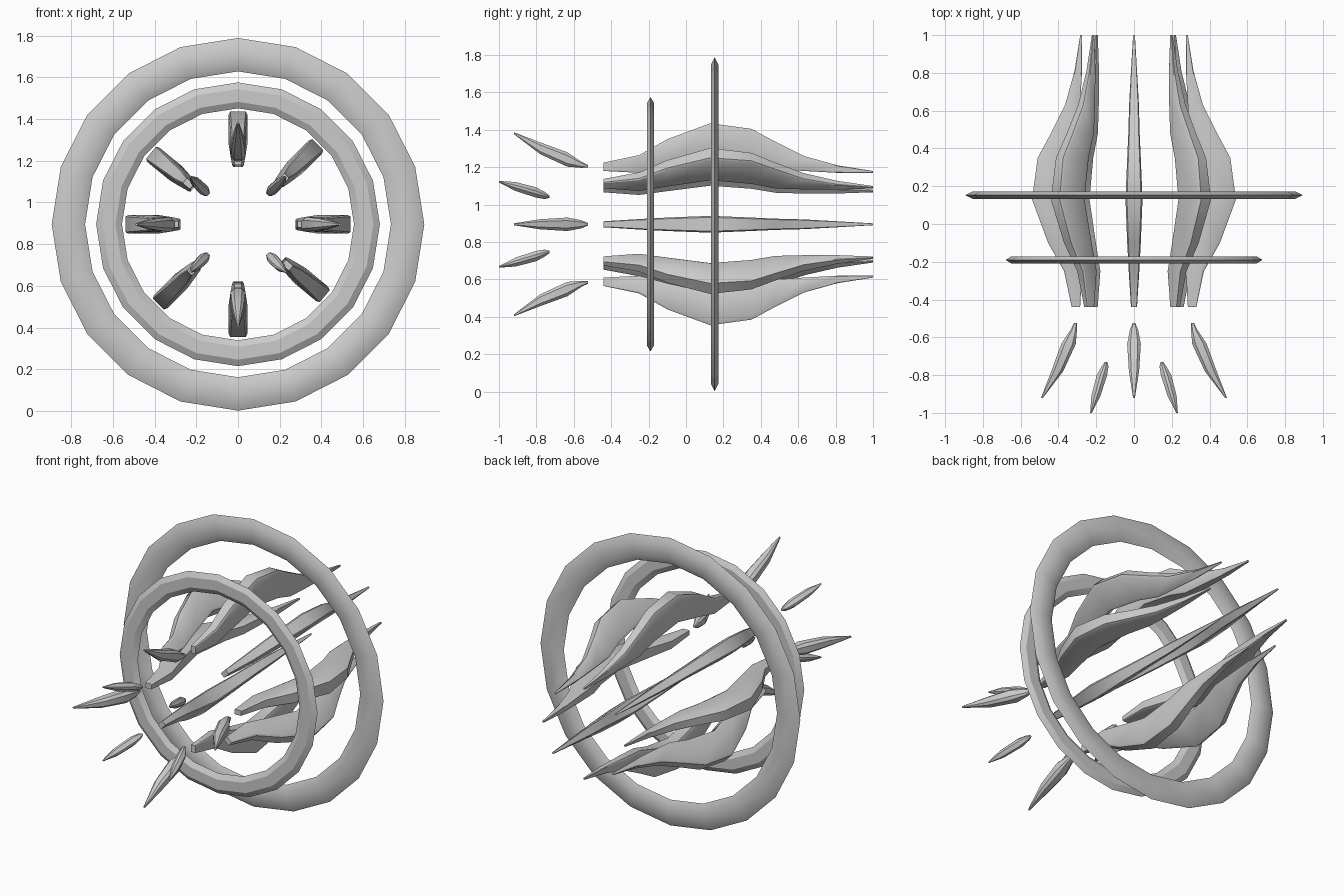
import bpy, bmesh, math
from mathutils import Vector

if "Cube" in bpy.data.objects:
    bpy.data.objects.remove(bpy.data.objects["Cube"])

CZ = 0.895  # height of the central axis, which runs along y


def finish(name, bm):
    bmesh.ops.recalc_face_normals(bm, faces=bm.faces)
    me = bpy.data.meshes.new(name)
    bm.to_mesh(me)
    bm.free()
    ob = bpy.data.objects.new(name, me)
    bpy.context.collection.objects.link(ob)
    bpy.ops.object.select_all(action='DESELECT')
    ob.select_set(True)
    bpy.context.view_layer.objects.active = ob
    bpy.ops.object.shade_smooth_by_angle(angle=math.radians(30))
    return ob


def skin(bm, rings, closed):
    n = len(rings[0])
    for i in range(len(rings) if closed else len(rings) - 1):
        a, b = rings[i], rings[(i + 1) % len(rings)]
        for j in range(n):
            k = (j + 1) % n
            bm.faces.new((a[j], a[k], b[k], b[j]))
    if not closed:
        bm.faces.new(rings[0])
        bm.faces.new(rings[-1])


def hoop(name, y, major, minor, half):
    # twenty-sided ring with a flattened hexagonal section
    bm = bmesh.new()
    rings = []
    for i in range(20):
        a = math.tau * i / 20
        ring = []
        for j in range(6):
            b = math.tau * j / 6
            r = major + minor * math.cos(b)
            ring.append(bm.verts.new((r * math.cos(a), y + half * math.sin(b) / 0.866,
                                      CZ + r * math.sin(a))))
        rings.append(ring)
    skin(bm, rings, True)
    return finish(name, bm)


def blade(name, stations, degrees, cut):
    # loft of chamfered rectangles; station = y, inner radius, outer radius, half thickness
    a = math.radians(degrees)
    out = Vector((math.cos(a), 0, math.sin(a)))
    side = Vector((-math.sin(a), 0, math.cos(a)))
    c = 1 - cut
    section = [(1, c), (c, 1), (-c, 1), (-1, c), (-1, -c), (-c, -1), (c, -1), (1, -c)]
    bm = bmesh.new()
    rings = []
    for y, r0, r1, t in stations:
        mid, half = (r0 + r1) / 2, (r1 - r0) / 2
        rings.append([bm.verts.new(Vector((0, y, CZ)) + out * (mid + u * half) + side * (v * t))
                      for u, v in section])
    skin(bm, rings, False)
    return finish(name, bm)


# Two hoops
hoop("large_hoop", 0.153, 0.813, 0.08, 0.02)
hoop("small_hoop", -0.19, 0.618, 0.062, 0.019)

# Eight long arched blades around the axis
long_blade = [(-0.44, 0.285, 0.33, 0.016), (-0.25, 0.275, 0.37, 0.028),
              (-0.10, 0.315, 0.455, 0.036), (0.13, 0.37, 0.54, 0.045),
              (0.35, 0.335, 0.51, 0.036), (0.48, 0.295, 0.44, 0.030),
              (0.63, 0.285, 0.365, 0.026), (0.81, 0.275, 0.315, 0.016),
              (1.00, 0.275, 0.285, 0.005)]
for i, deg in enumerate((0, 45, 90, 140.6, 180, 225, 270, 320.4)):
    blade(f"long_blade_{i + 1}", long_blade, deg, 0.18)

# Four large front claws and four small ones between them
large_claw = [(-0.92, 0.482, 0.492, 0.005), (-0.78, 0.375, 0.438, 0.027),
              (-0.635, 0.308, 0.385, 0.036), (-0.56, 0.302, 0.335, 0.022),
              (-0.525, 0.303, 0.318, 0.007)]
small_claw = [(-1.0, 0.318, 0.326, 0.004), (-0.91, 0.263, 0.307, 0.022),
              (-0.80, 0.215, 0.265, 0.025), (-0.755, 0.200, 0.235, 0.016),
              (-0.73, 0.203, 0.215, 0.006)]
for i in range(4):
    blade(f"large_claw_{i + 1}", large_claw, 90 * i, 0.45)
    blade(f"small_claw_{i + 1}", small_claw, 90 * i + 45, 0.45)
